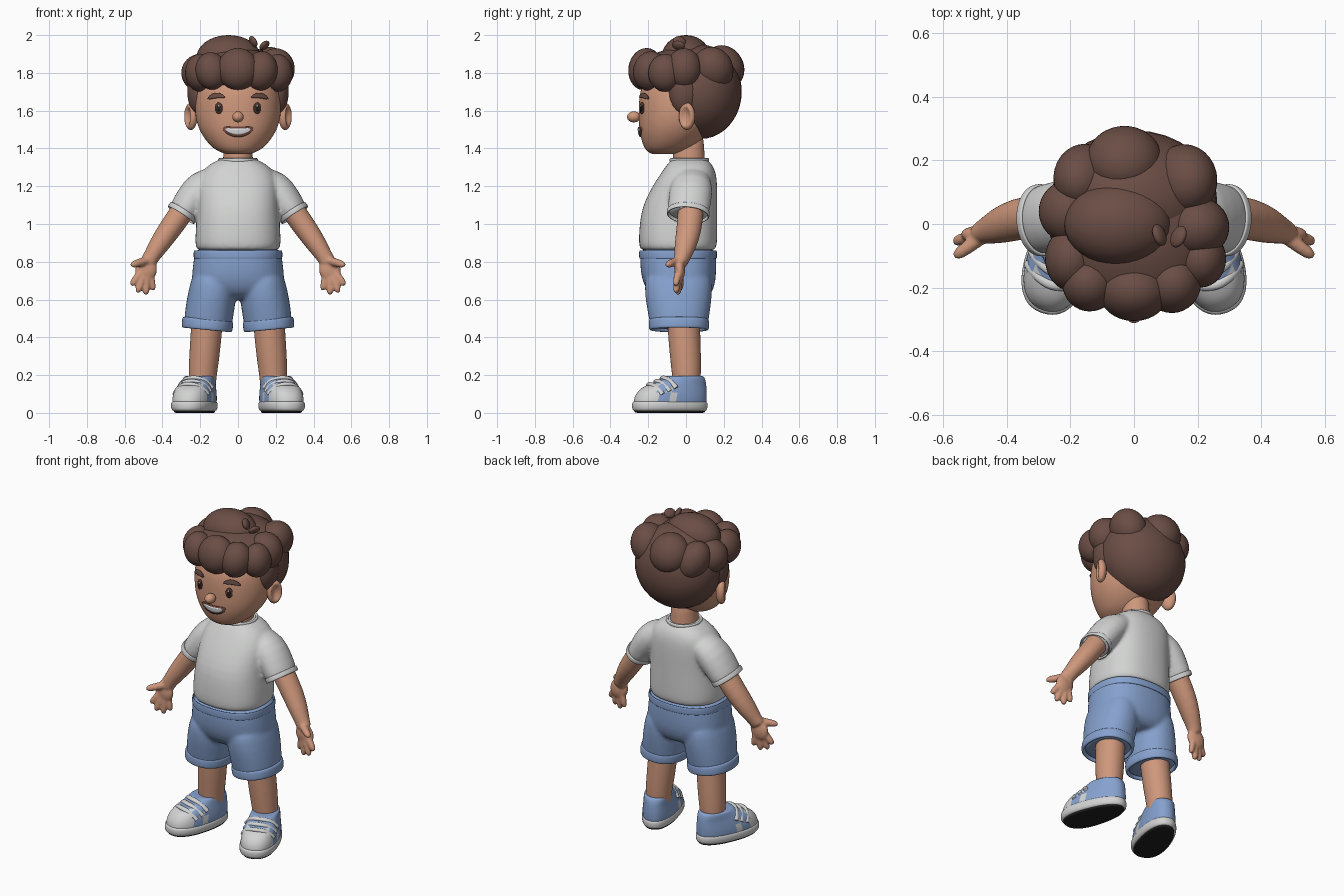
import bpy, bmesh, math
from math import sin, cos, pi, radians, sqrt
from mathutils import Vector, Matrix, Euler
from mathutils.bvhtree import BVHTree

cube = bpy.data.objects.get("Cube")
if cube:
    bpy.data.objects.remove(cube)


def material(name, r, g, b):
    m = bpy.data.materials.new(name)
    m.use_nodes = True
    m.diffuse_color = (r, g, b, 1)
    bsdf = m.node_tree.nodes["Principled BSDF"]
    bsdf.inputs["Base Color"].default_value = (r, g, b, 1)
    bsdf.inputs["Roughness"].default_value = 0.7
    return m


SKIN = material("skin", .62, .31, .20)
HAIR = material("brown hair", .145, .075, .06)
WHITE = material("soft white", .64, .65, .64)
BLUE = material("denim blue", .24, .36, .62)
DARK = material("dark rubber", .015, .015, .015)
IRIS = material("eye brown", .10, .045, .03)
LIP = material("mouth brown", .22, .08, .06)
TEETH = material("teeth", .72, .74, .76)
Z = Vector((0, 0, 1))


def loft(bm, rings, axis=None, n=2.0, closed=False, seg=24):
    """Skin elliptical rings (x, y, z, ra, rb); rings follow the path unless an axis is given."""
    pts = [Vector(r[:3]) for r in rings]
    data = []
    for i, r in enumerate(rings):
        t = axis or (pts[min(i + 1, len(pts) - 1)] - pts[max(i - 1, 0)])
        data.append((pts[i], t.normalized(), r[3], r[4]))
    if not closed:  # inset end rings keep the caps flat
        for i in (0, -1):
            p, t, a, b = data[i]
            data.insert(0 if i == 0 else len(data), (p, t, a * .85, b * .85))
    loops = []
    for p, t, a, b in data:
        v = Vector((0, 1, 0))
        v = (v - t * v.dot(t)).normalized()
        u = v.cross(t)
        loop = []
        for k in range(seg):
            c, s = cos(2 * pi * k / seg), sin(2 * pi * k / seg)
            c, s = (math.copysign(abs(q) ** (2 / n), q) for q in (c, s))
            loop.append(bm.verts.new(p + u * a * c + v * b * s))
        loops.append(loop)
    pairs = list(zip(loops, loops[1:])) + ([(loops[-1], loops[0])] if closed else [])
    for lo, hi in pairs:
        for k in range(seg):
            j = (k + 1) % seg
            bm.faces.new((lo[k], lo[j], hi[j], hi[k]))
    if not closed:
        bm.faces.new(loops[0])
        bm.faces.new(loops[-1])


def band(bm, c, ra, rb, axis, h, t, n=2.0):
    """Closed hoop of height h and thickness t around an axis."""
    axis = axis.normalized()
    rings = []
    for o, d in ((-h, -t), (-h, t * .6), (-h * .6, t), (h * .6, t), (h, t * .6), (h, -t)):
        rings.append((*(Vector(c) + axis * o / 2), ra + d, rb + d))
    loft(bm, rings, axis, n, closed=True)


def ball(bm, c, r, rot=(0, 0, 0)):
    m = Matrix.LocRotScale(Vector(c), Euler([radians(a) for a in rot]), Vector(r))
    return bmesh.ops.create_uvsphere(bm, u_segments=32, v_segments=20, radius=1, matrix=m)["verts"]


def make(name, bm, mats, sub=0, mirror=False, voxel=0, xf=None, rule=None):
    if xf:
        bm.transform(xf)
    bmesh.ops.recalc_face_normals(bm, faces=bm.faces)
    me = bpy.data.meshes.new(name)
    for f in bm.faces:
        f.smooth = True
        if rule:
            f.material_index = rule((xf.inverted() if xf else Matrix()) @ f.calc_center_median())
    bm.to_mesh(me)
    bm.free()
    for m in mats:
        me.materials.append(m)
    ob = bpy.data.objects.new(name, me)
    bpy.context.collection.objects.link(ob)
    if mirror:
        ob.modifiers.new("mirror", "MIRROR").use_mirror_merge = False
    if sub:
        s = ob.modifiers.new("subdivide", "SUBSURF")
        s.levels = s.render_levels = sub
    if voxel:
        r = ob.modifiers.new("union", "REMESH")
        r.mode, r.voxel_size, r.use_smooth_shade = "VOXEL", voxel, True
        s = ob.modifiers.new("soften", "SMOOTH")
        s.factor, s.iterations = .5, 5
    return ob


def span(z, rx, front, back):
    """Flat ring from its width and its front and back limits."""
    return (0, (front + back) / 2, z, rx, (back - front) / 2)


# Head and neck
bm = bmesh.new()
loft(bm, [span(1.37, .06, -.18, -.06), span(1.385, .11, -.21, 0), span(1.42, .155, -.23, .06),
          span(1.49, .206, -.25, .13), span(1.57, .23, -.252, .17), span(1.66, .23, -.252, .18),
          span(1.75, .215, -.235, .18), span(1.84, .13, -.15, .12)], Z, 2.1)
head = make("head", bm, [SKIN], 2)
bm = bmesh.new()
loft(bm, [(0, .02, 1.26, .09, .09), (0, .015, 1.34, .078, .084), (0, .01, 1.46, .075, .085)], Z)
make("neck", bm, [SKIN], 1)

# Ears with a dished outer side, and nose
bm = bmesh.new()
for v in ball(bm, (0, 0, 0), (.032, .046, .072)):
    d = (v.co.y / .034) ** 2 + (v.co.z / .054) ** 2
    if v.co.x > 0 and d < 1:
        v.co.x -= .03 * (1 - d)
make("ears", bm, [SKIN], mirror=True, xf=Matrix.Translation((.25, .005, 1.57)) @ Matrix.Rotation(radians(-28), 4, 'Z'))
bm = bmesh.new()
ball(bm, (0, -.276, 1.567), (.03, .036, .029))
make("nose", bm, [SKIN])

# Painted face parts, laid on the head surface
bpy.context.view_layer.update()
tree = BVHTree.FromObject(head, bpy.context.evaluated_depsgraph_get())


def patch(name, x0, x1, mid, half, lift, mat, mirror=False, cols=16, rows=4):
    bm = bmesh.new()
    grid = []
    for i in range(cols + 1):
        t = -cos(pi * i / cols)
        x = (x0 + x1) / 2 + (x1 - x0) / 2 * t
        col = []
        for j in range(rows + 1):
            z = mid(t) + half(t) * (2 * j / rows - 1)
            hit = tree.ray_cast(Vector((x, -1, z)), Vector((0, 1, 0)))[0]
            col.append(bm.verts.new((x, hit.y - lift, z)))
        grid.append(col)
    for a, b in zip(grid, grid[1:]):
        for j in range(rows):
            bm.faces.new((a[j], b[j], b[j + 1], a[j + 1]))
    ob = make(name, bm, [mat], mirror=mirror)
    s = ob.modifiers.new("thickness", "SOLIDIFY")
    s.thickness, s.offset = .008, 0


def oval(r):
    return lambda t: r * sqrt(max(0, 1 - t * t)) + .0005


patch("eyes", .083, .12, lambda t: 1.613, oval(.029), .004, IRIS, True)
patch("pupils", .091, .112, lambda t: 1.612, oval(.016), .006, DARK, True)
patch("eye_glints", .096, .104, lambda t: 1.625, oval(.004), .008, TEETH, True)
patch("eyebrows", .07, .158, lambda t: 1.68 - .012 * t * t - .004 * t, oval(.013), .008, HAIR, True)
patch("lips", -.08, .08, lambda t: 1.487 + .018 * t * t, oval(.026), .003, LIP)
patch("teeth", -.066, .066, lambda t: 1.489 + .013 * t * t, oval(.016), .006, TEETH)

# Hair: scalp masses, side burns, then overlapping locks
bm = bmesh.new()
ball(bm, (0, .075, 1.7), (.262, .22, .25))
ball(bm, (0, -.02, 1.8), (.25, .24, .13))
for s in (-1, 1):
    ball(bm, (s * .208, -.01, 1.7), (.06, .08, .12))
make("hair_scalp", bm, [HAIR])
bm = bmesh.new()
for c, r, rot in (
        ((-.05, 0, 1.88), (.17, .13, .12), (0, 0, 0)),        # crown
        ((-.03, .2, 1.83), (.12, .105, .12), (30, 0, 0)),     # back
        ((.16, .14, 1.82), (.1, .11, .12), (20, 20, 0)),
        ((-.16, .15, 1.8), (.09, .1, .12), (20, -20, 0)),
        ((.2, -.01, 1.82), (.1, .095, .11), (0, 0, 0)),       # sides
        ((-.2, .04, 1.8), (.1, .1, .1), (0, 0, 0)),
        ((-.2, -.11, 1.8), (.08, .1, .1), (0, 0, 0)),         # fringe
        ((-.14, -.19, 1.81), (.085, .085, .1), (-10, -10, 0)),
        ((0, -.215, 1.82), (.11, .09, .112), (-10, 0, 0)),
        ((.12, -.19, 1.81), (.09, .09, .105), (-10, 10, 0)),
        ((.21, -.11, 1.8), (.08, .09, .1), (0, 0, 0)),
        ((.08, -.035, 1.965), (.017, .035, .032), (0, -25, 20)),  # tufts
        ((.14, -.04, 1.945), (.017, .036, .03), (0, 40, -25))):
    ball(bm, c, r, rot)
make("hair_locks", bm, [HAIR])

# Shirt: torso and sleeves fused, with collar and hems
bm = bmesh.new()
loft(bm, [span(.86, .228, -.25, .165), span(.93, .228, -.252, .167), span(1.02, .222, -.245, .167),
          span(1.1, .216, -.23, .167), span(1.19, .215, -.185, .167), span(1.26, .205, -.14, .163),
          span(1.31, .165, -.105, .145), span(1.345, .095, -.075, .11)], Z, 2.4)
for s in (-1, 1):
    loft(bm, [(s * .11, .03, 1.25, .06, .09), (s * .19, .03, 1.2, .095, .115),
              (s * .245, .02, 1.13, .09, .115), (s * .298, .012, 1.05, .08, .11)])
make("shirt", bm, [WHITE], 1, voxel=.011)
bm = bmesh.new()
band(bm, (0, .018, 1.338), .098, .098, Z, .022, .008)
make("collar", bm, [WHITE], 2)
bm = bmesh.new()
band(bm, (.294, .012, 1.058), .08, .109, Vector((.053, -.008, -.08)), .03, .006)
make("sleeve_hems", bm, [WHITE], 2, mirror=True)

# Arms and hands fused
bm = bmesh.new()
loft(bm, [(.23, .03, 1.16, .062, .07), (.3, .025, 1.06, .064, .069), (.37, .015, .96, .061, .067),
          (.425, -.005, .88, .053, .058), (.46, -.02, .825, .042, .043), (.48, -.028, .79, .045, .036)])
ball(bm, (.487, -.033, .755), (.058, .028, .064), (0, -25, 0))
for base, tip, r in (((.47, -.035, .81), (.55, -.092, .787), .021), ((.51, -.038, .75), (.556, -.053, .688), .019),
                     ((.5, -.04, .73), (.527, -.052, .652), .019), ((.482, -.036, .73), (.487, -.042, .642), .019),
                     ((.463, -.03, .73), (.45, -.03, .662), .017)):
    a, b = Vector(base), Vector(tip)
    loft(bm, [(*a.lerp(b, k), r * w, r * w) for k, w in ((0, 1.1), (.5, 1.05), (.9, 1), (1.1, .8), (1.2, .4))], b - a)
make("arms", bm, [SKIN], 1, mirror=True, voxel=.007)

# Shorts: seat and legs fused, with waistband and turned cuffs
bm = bmesh.new()
loft(bm, [span(.87, .23, -.245, .16), span(.78, .24, -.245, .162), span(.7, .25, -.235, .16),
          span(.63, .235, -.2, .14), span(.6, .16, -.14, .1)], Z, 2.4)
down = Vector((.017, 0, -.175))
for s in (-1, 1):
    loft(bm, [(s * .125, -.04, .72, .118, .18), (s * .138, -.04, .62, .13, .18),
              (s * .152, -.038, .53, .13, .165), (s * .162, -.037, .45, .127, .152)],
         Vector((s * down.x, 0, down.z)), 2.2)
make("shorts", bm, [BLUE], 1, voxel=.011)
bm = bmesh.new()
band(bm, (0, -.042, .838), .232, .203, Z, .045, .005, 2.4)
make("waistband", bm, [BLUE], 2)
bm = bmesh.new()
band(bm, (.162, -.037, .468), .126, .15, down, .06, .011, 2.2)
make("short_cuffs", bm, [BLUE], 2, mirror=True)

# Legs
bm = bmesh.new()
loft(bm, [(.16, -.015, .54, .085, .088), (.168, -.01, .42, .083, .086), (.178, -.003, .3, .081, .083),
          (.187, .003, .2, .075, .077), (.19, .003, .12, .07, .07)], Z)
make("legs", bm, [SKIN], 2, mirror=True)

# Shoes, modelled pointing forward and then turned out
turn = Matrix.Translation((.225, -.085, 0)) @ Matrix.Rotation(radians(18), 4, 'Z')


def shoe_part(name, rings, mats, rule=None):
    bm = bmesh.new()
    loft(bm, [span(*r) for r in rings], Z, 2.3, seg=40)
    for v in bm.verts:  # wider toe, narrower heel
        v.co.x *= 1 - .6 * v.co.y
    make(name, bm, mats, 2, mirror=True, xf=turn, rule=rule)


shoe_part("shoe_treads", [(0, .088, -.188, .19), (.008, .092, -.195, .195), (.02, .09, -.19, .19)], [DARK])
shoe_part("shoe_soles", [(.008, .092, -.196, .196), (.02, .105, -.206, .206), (.05, .106, -.207, .207),
                         (.062, .1, -.2, .2)], [WHITE])
shoe_part("shoe_uppers", [(.04, .1, -.2, .2), (.08, .101, -.195, .202), (.11, .097, -.178, .202),
                          (.135, .092, -.15, .2), (.155, .087, -.105, .198), (.175, .084, -.055, .194),
                          (.195, .08, -.025, .185)], [BLUE, WHITE],
          lambda p: int(p.y < -.09 or (-.045 < p.y < .0 and p.z < .13)))
bm = bmesh.new()
for y, top in ((-.115, .158), (-.075, .174), (-.04, .192)):
    loft(bm, [(s * x, y + back, top - drop, .012, .015) for s, x, back, drop in (
        (-1, .094, .045, .06), (-1, .062, .018, .016), (1, 0, -.006, 0), (1, .062, .018, .016), (1, .094, .045, .06))], seg=12)
make("shoe_laces", bm, [WHITE], 2, mirror=True, xf=turn)
